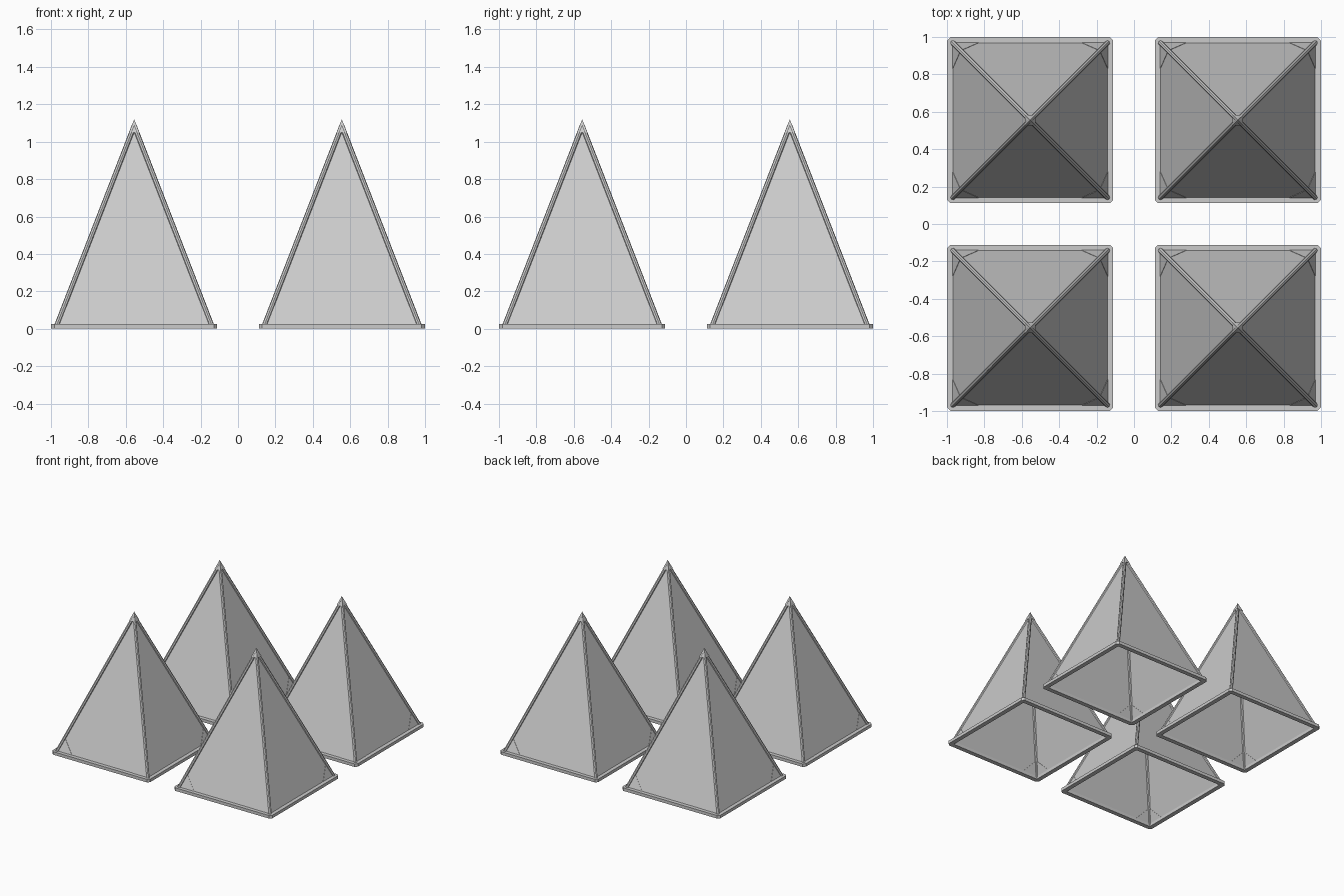
import bpy
from mathutils import Vector

if "Cube" in bpy.data.objects:
    bpy.data.objects.remove(bpy.data.objects["Cube"])

SPACING = 0.555          # pyramid centre offset
OUTER, INNER = 0.444, 0.408   # base frame half sizes
FRAME_H = 0.025
HALF = 0.416             # corner of the hip bar axis
Z0, Z_AXIS, Z_TIP = 0.013, 1.085, 1.12
BAR_R = 0.0135
SITES = [(sx * SPACING, sy * SPACING) for sx in (-1, 1) for sy in (-1, 1)]
SIGNS = [(1, 1), (-1, 1), (-1, -1), (1, -1)]


def make_mesh(name, verts, faces):
    mesh = bpy.data.meshes.new(name)
    mesh.from_pydata([tuple(v) for v in verts], [], faces)
    mesh.update()
    return mesh


def place(name, mesh, thickness=0):
    # one linked copy at each of the four pyramids
    for x, y in SITES:
        ob = bpy.data.objects.new(name, mesh)
        ob.location = (x, y, 0)
        bpy.context.collection.objects.link(ob)
        if thickness:
            mod = ob.modifiers.new("thickness", 'SOLIDIFY')
            mod.thickness = thickness
            mod.offset = 0


def ring(half, cut, z):
    # square outline with clipped corners
    a, b = half, half - cut
    return [(a, -b, z), (a, b, z), (b, a, z), (-b, a, z),
            (-a, b, z), (-a, -b, z), (-b, -a, z), (b, -a, z)]


# base frame: swept rectangular section with clipped corners
loops = [ring(OUTER, 0.018, 0), ring(OUTER, 0.018, FRAME_H),
         ring(INNER, 0.004, FRAME_H), ring(INNER, 0.004, 0)]
verts = [v for lp in loops for v in lp]
faces = [(i * 8 + j, i * 8 + (j + 1) % 8,
          (i + 1) % 4 * 8 + (j + 1) % 8, (i + 1) % 4 * 8 + j)
         for i in range(4) for j in range(8)]
place("base_frame", make_mesh("base_frame", verts, faces))

# four sloping panels, open underneath
corners = [Vector((sx * HALF, sy * HALF, Z0)) for sx, sy in SIGNS]
apex = Vector((0, 0, Z_AXIS))
place("panels", make_mesh("panels", corners + [apex],
                          [(i, (i + 1) % 4, 4) for i in range(4)]), 0.004)

# small triangular gussets in the lower panel corners
verts, faces = [], []
for i, c in enumerate(corners):
    up = c.lerp(apex, 0.11)
    for k, flip in ((i + 1, False), (i - 1, True)):
        along = c + (corners[k % 4] - c).normalized() * 0.15
        n = len(verts)
        verts += [c, along, up]
        faces.append((n, n + 2, n + 1) if flip else (n, n + 1, n + 2))
place("corner_gussets", make_mesh("corner_gussets", verts, faces), 0.007)

# hip bars along the four sloping edges
for c in corners:
    d = apex - c
    bpy.ops.mesh.primitive_cylinder_add(vertices=8, radius=BAR_R, depth=d.length)
    tmp = bpy.context.object
    mesh = tmp.data
    mesh.name = "hip_bar"
    bpy.data.objects.remove(tmp)
    m = d.to_track_quat('Z', 'Y').to_matrix().to_4x4()
    m.translation = (c + apex) / 2
    mesh.transform(m)
    place("hip_bar", mesh)

# pointed cap where the bars meet
h = 0.07
w = 0.39 * h
verts = [(sx * w, sy * w, Z_TIP - h) for sx, sy in SIGNS] + [(0, 0, Z_TIP)]
place("tip_cap", make_mesh("tip_cap", verts,
                           [(i, (i + 1) % 4, 4) for i in range(4)] + [(3, 2, 1, 0)]))
